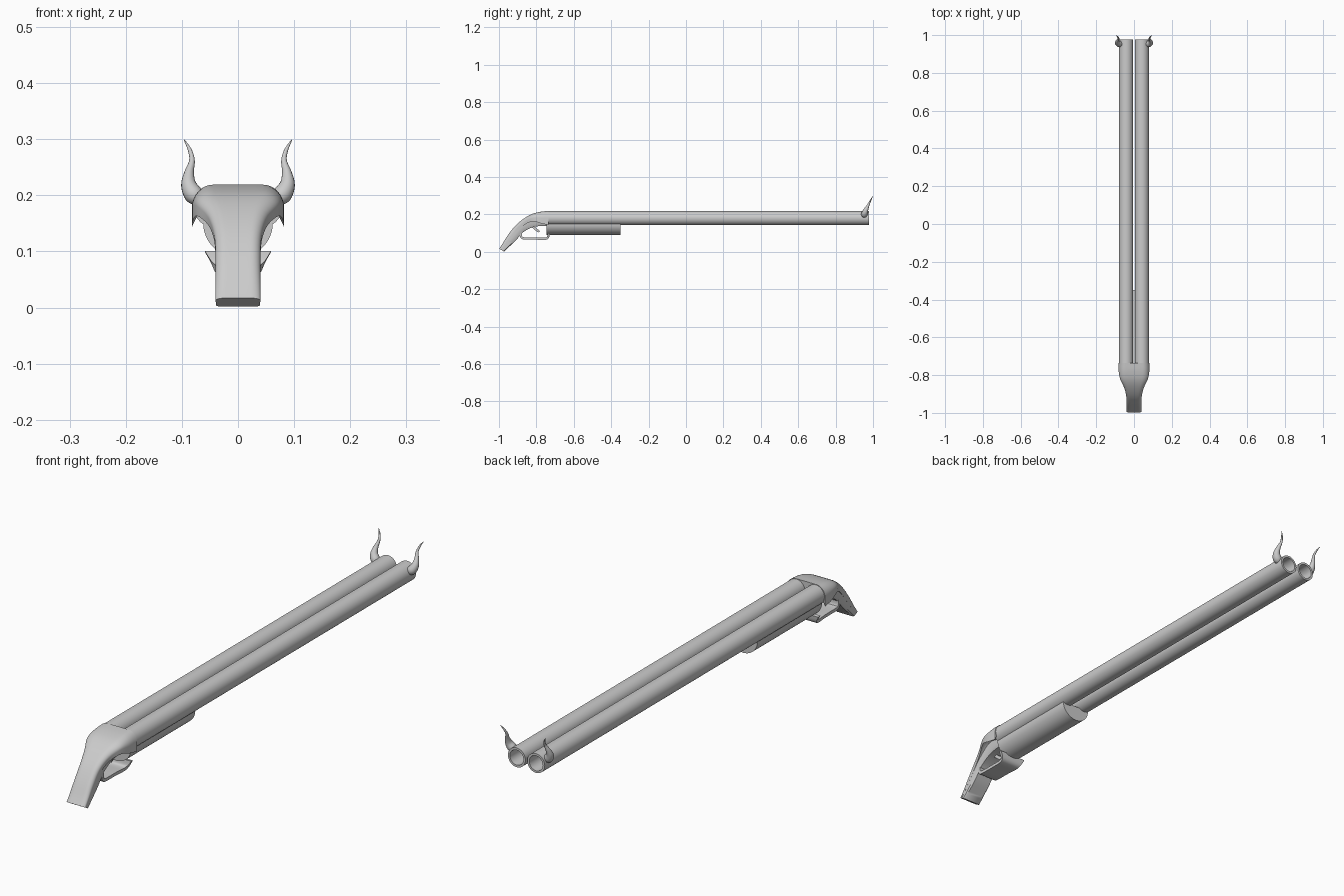
import bpy
import bmesh
from math import sin, cos, pi, radians
from mathutils import Vector

old = bpy.data.objects.get("Cube")
if old:
    bpy.data.objects.remove(old, do_unlink=True)

GREY = (0.6, 0.6, 0.6, 1)
metal = bpy.data.materials.new("plain grey")
metal.use_nodes = True
metal.diffuse_color = GREY
bsdf = next(n for n in metal.node_tree.nodes if n.type == 'BSDF_PRINCIPLED')
bsdf.inputs["Base Color"].default_value = GREY


def loft(name, rings, angle=35):
    """Skin a list of equal closed rings and cap both ends."""
    bm = bmesh.new()
    loops = [[bm.verts.new(p) for p in ring] for ring in rings]
    for a, b in zip(loops, loops[1:]):
        for i in range(len(a)):
            j = (i + 1) % len(a)
            bm.faces.new((a[i], a[j], b[j], b[i]))
    bm.faces.new(loops[0])
    bm.faces.new(loops[-1])
    bmesh.ops.recalc_face_normals(bm, faces=bm.faces)
    mesh = bpy.data.meshes.new(name)
    bm.to_mesh(mesh)
    bm.free()
    mesh.materials.append(metal)
    obj = bpy.data.objects.new(name, mesh)
    bpy.context.collection.objects.link(obj)
    bpy.ops.object.select_all(action='DESELECT')
    obj.select_set(True)
    bpy.context.view_layer.objects.active = obj
    bpy.ops.object.shade_smooth_by_angle(angle=radians(angle))
    return obj


def spline(points, steps=5):
    """Smooth a list of control tuples of any width (Catmull-Rom)."""
    pts = [Vector(p) for p in points]
    pts = [pts[0]] + pts + [pts[-1]]
    out = []
    for a, b, c, d in zip(pts, pts[1:], pts[2:], pts[3:]):
        for k in range(steps):
            t = k / steps
            out.append(0.5 * (2 * b + (c - a) * t + (2 * a - 5 * b + 4 * c - d) * t * t
                              + (3 * b - a - 3 * c + d) * t ** 3))
    return out + [pts[-1]]


def circle(x, y, z, r, n=40):
    return [(x + r * cos(2 * pi * i / n), y, z + r * sin(2 * pi * i / n)) for i in range(n)]


# Twin hollow barrels
for side, label in ((1, "left"), (-1, "right")):
    x = side * 0.0415
    loft(label + "_barrel", [circle(x, y, 0.18, r) for y, r in
                             ((-0.745, 0.0375), (0.978, 0.0375), (0.978, 0.029), (-0.7, 0.029))])

# Half-round forend below the barrels
arc = [pi + pi * i / 24 for i in range(25)]
loft("forend", [[(0.062 * cos(a), y, 0.15 + 0.06 * sin(a)) for a in arc]
                for y in (-0.745, -0.35)])


def stock_ring(s):
    """Mushroom section: a wide rounded cover above a narrow grip core."""
    yt, zt, yb, zb, w, edge, core = s
    height = zt - zb
    skirt = edge * height
    n = 8
    half = [(w * 0.55 * i / 3, 1.0) for i in range(3)]
    half += [(w * (0.55 + 0.45 * sin(pi / 2 * i / n)),
              1 - 0.55 * edge * (1 - cos(pi / 2 * i / n))) for i in range(n + 1)]
    half += [(w, 1 - edge)]
    lift = min(0.027, skirt * 0.5) / height * min(1, max(0, (w - core) / 0.035))
    gap = w - core
    half += [(w - gap * 0.25, 1 - edge + lift * 0.7), (w - gap * 0.6, 1 - edge + lift),
             (core, 1 - edge + lift * 0.8), (core, 0.12), (core * 0.88, 0)]
    full = half + [(-x, v) for x, v in reversed(half[1:])]
    return [(x, yb + (yt - yb) * v, zb + height * v) for x, v in full]


# Stock: top y, z, bottom y, z, half width, skirt depth, core half width
stations = [
    (-0.999, 0.017, -0.973, 0.002, 0.040, 0.5, 0.0395),
    (-0.982, 0.042, -0.948, 0.025, 0.040, 0.5, 0.0395),
    (-0.952, 0.090, -0.912, 0.058, 0.040, 0.5, 0.0395),
    (-0.915, 0.137, -0.878, 0.098, 0.042, 0.5, 0.040),
    (-0.870, 0.176, -0.850, 0.118, 0.053, 0.5, 0.041),
    (-0.825, 0.202, -0.815, 0.133, 0.073, 0.56, 0.042),
    (-0.780, 0.214, -0.780, 0.138, 0.081, 0.80, 0.044),
    (-0.735, 0.219, -0.735, 0.140, 0.082, 0.95, 0.046),
]
loft("stock", [stock_ring(s) for s in spline(stations, 4)], 40)

# Trigger guard: a wide strap flaring where it meets the forend (y, z, half width)
strap = spline([(-0.884, 0.102, 0.039), (-0.881, 0.080, 0.039), (-0.865, 0.072, 0.039),
                (-0.80, 0.071, 0.039), (-0.755, 0.070, 0.041), (-0.738, 0.078, 0.046),
                (-0.733, 0.100, 0.059)], 4)
rings = []
for i, p in enumerate(strap):
    d = strap[min(i + 1, len(strap) - 1)] - strap[max(i - 1, 0)]
    nrm = Vector((-d.y, d.x)).normalized() * 0.006
    rings.append([(sx * p.z, p.x + k * nrm.x, p.y + k * nrm.y)
                  for sx, k in ((-1, -1), (1, -1), (1, 1), (-1, 1))])
loft("trigger_guard", rings)

# Trigger
loft("trigger", [[(sx * 0.012, y + k * 0.005, z + k * 0.004)
                  for sx, k in ((-1, -1), (1, -1), (1, 1), (-1, 1))]
                 for y, z in ((-0.83, 0.145), (-0.808, 0.125), (-0.785, 0.107))])

# Curved horns beside the muzzles (x, y, z, radius)
horn = spline([(0.070, 0.952, 0.196, 0.015), (0.080, 0.954, 0.203, 0.017),
               (0.088, 0.960, 0.220, 0.0135), (0.087, 0.970, 0.241, 0.0085),
               (0.082, 0.980, 0.262, 0.005), (0.086, 0.990, 0.281, 0.0035),
               (0.096, 0.999, 0.299, 0.0008)], 5)
for side, label in ((1, "left"), (-1, "right")):
    rings = []
    for i, p in enumerate(horn):
        d = (horn[min(i + 1, len(horn) - 1)] - horn[max(i - 1, 0)]).to_3d().normalized()
        u = Vector((0, 1, 0)).cross(d).normalized()
        v = d.cross(u)
        ring = [p.to_3d() + p.w * (u * cos(2 * pi * k / 16) + v * sin(2 * pi * k / 16))
                for k in range(16)]
        rings.append([(side * q.x, q.y, q.z) for q in ring])
    loft(label + "_horn", rings, 60)
